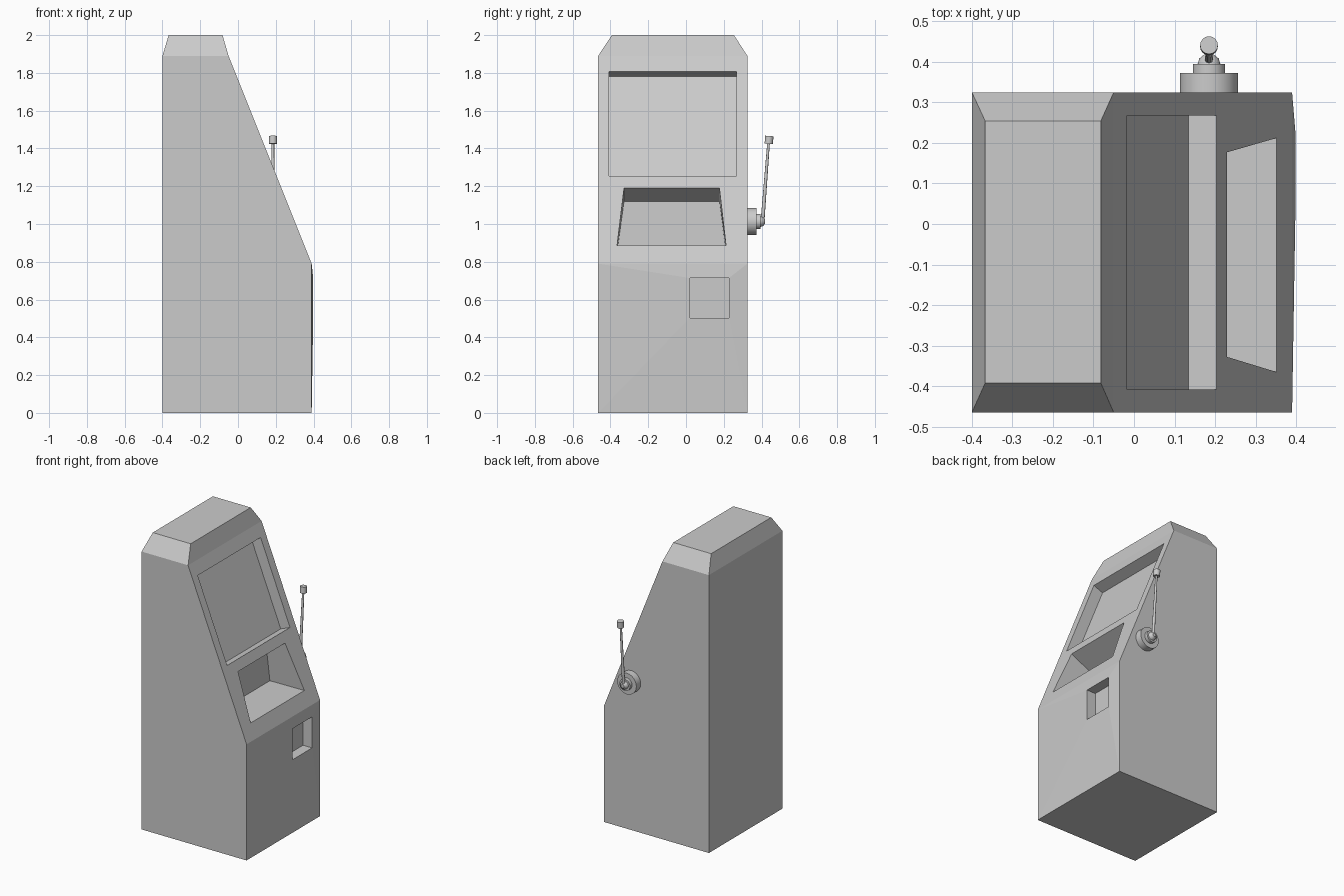
import bpy, bmesh
from math import pi, cos, sin, atan2
from mathutils import Vector, Matrix

if "Cube" in bpy.data.objects:
    bpy.data.objects.remove(bpy.data.objects["Cube"])

Y0, Y1 = -0.465, 0.325


def slope(z):
    """x of the sloping front panel at height z"""
    return 0.39 - 0.4 * (z - 0.79)


def finish(name, bm, smooth=False):
    bmesh.ops.remove_doubles(bm, verts=bm.verts, dist=1e-4)
    bmesh.ops.recalc_face_normals(bm, faces=bm.faces)
    me = bpy.data.meshes.new(name)
    bm.to_mesh(me)
    bm.free()
    ob = bpy.data.objects.new(name, me)
    bpy.context.collection.objects.link(ob)
    if smooth:
        bpy.context.view_layer.objects.active = ob
        ob.select_set(True)
        bpy.ops.object.shade_smooth_by_angle(angle=0.6)
        ob.select_set(False)
    return ob


def face(bm, pts):
    bm.faces.new([bm.verts.new(p) for p in pts])


def band(bm, a, b):
    """quads between two matching loops"""
    for i in range(len(a)):
        j = (i + 1) % len(a)
        face(bm, [a[i], a[j], b[j], b[i]])


def quad(xb, zb, xt, zt, yb=(Y0, Y1), yt=None):
    """front-facing quad from bottom and top edges"""
    yt = yt or yb
    return [(xb, yb[0], zb), (xb, yb[1], zb), (xt, yt[1], zt), (xt, yt[0], zt)]


def recess(bm, panel, opening, back):
    band(bm, panel, opening)
    band(bm, opening, back)
    face(bm, back)


# Cabinet: side profile, chamfered cap, recessed front panels
bm = bmesh.new()
ZM, ZS = 1.22, 1.89
profile = [(-0.4, 0), (0.39, 0), (0.39, 0.79), (slope(ZM), ZM),
           (slope(ZS), ZS), (-0.4, ZS)]
for y in (Y0, Y1):
    face(bm, [(x, y, z) for x, z in profile])
face(bm, quad(-0.4, 0, -0.4, ZS))
face(bm, [(-0.4, Y0, 0), (0.39, Y0, 0), (0.39, Y1, 0), (-0.4, Y1, 0)])
xs = slope(ZS)
rim = [(-0.4, Y0, ZS), (xs, Y0, ZS), (xs, Y1, ZS), (-0.4, Y1, ZS)]
cap = [(-0.367, -0.392, 2), (-0.082, -0.392, 2), (-0.082, 0.254, 2), (-0.367, 0.254, 2)]
band(bm, rim, cap)
face(bm, cap)

# Screen recess
ys = (-0.408, 0.268)
opening = quad(slope(1.255), 1.255, slope(1.808), 1.808, ys)
back = [(x - 0.07, y, z - 0.028) for x, y, z in opening]
recess(bm, quad(slope(ZM), ZM, xs, ZS), opening, back)

# Button tray recess with level floor
tb, tt = (-0.365, 0.212), (-0.328, 0.177)
recess(bm, quad(0.39, 0.79, slope(ZM), ZM),
       quad(slope(0.887), 0.887, slope(1.19), 1.19, tb, tt),
       quad(0.095, 0.887, 0.09, 1.12, (-0.36, 0.207), tt))

# Payout recess in slightly bulged lower panel
yp = (0.02, 0.228)
recess(bm, quad(0.39, 0, 0.39, 0.79),
       quad(0.398, 0.503, 0.398, 0.714, yp),
       quad(0.33, 0.503, 0.33, 0.714, yp))
finish("cabinet", bm)

# Lever mount: stepped turned hub on the side
CX, CZ = 0.185, 1.013


def lathe(name, prof, origin, axis, n=24):
    """revolve (distance, radius) points around an axis"""
    bm = bmesh.new()
    rot = Vector(axis).to_track_quat('Z', 'Y').to_matrix()
    loops = [[Vector(origin) + rot @ Vector((r * cos(2 * pi * i / n),
              r * sin(2 * pi * i / n), d)) for i in range(n)] for d, r in prof]
    for a, b in zip(loops, loops[1:]):
        band(bm, a, b)
    face(bm, loops[0])
    face(bm, loops[-1])
    return finish(name, bm, smooth=True)


lathe("lever_hub", [(0, 0.072), (0.047, 0.072), (0.047, 0.04), (0.07, 0.04),
                    (0.07, 0.028), (0.083, 0.024), (0.093, 0.012)],
      (CX, Y1, CZ), (0, 1, 0))

# Lever rod and knob
foot, tip = Vector((CX, 0.405, CZ)), Vector((CX, 0.437, 1.43))
lathe("lever_rod", [(-0.012, 0.011), (0.02, 0.01), ((tip - foot).length, 0.007)],
      foot, tip - foot, 12)
lathe("lever_knob", [(0, 0.022), (0.042, 0.022)], (CX, 0.438, 1.424),
      (0, 0.077, 1), 16)
